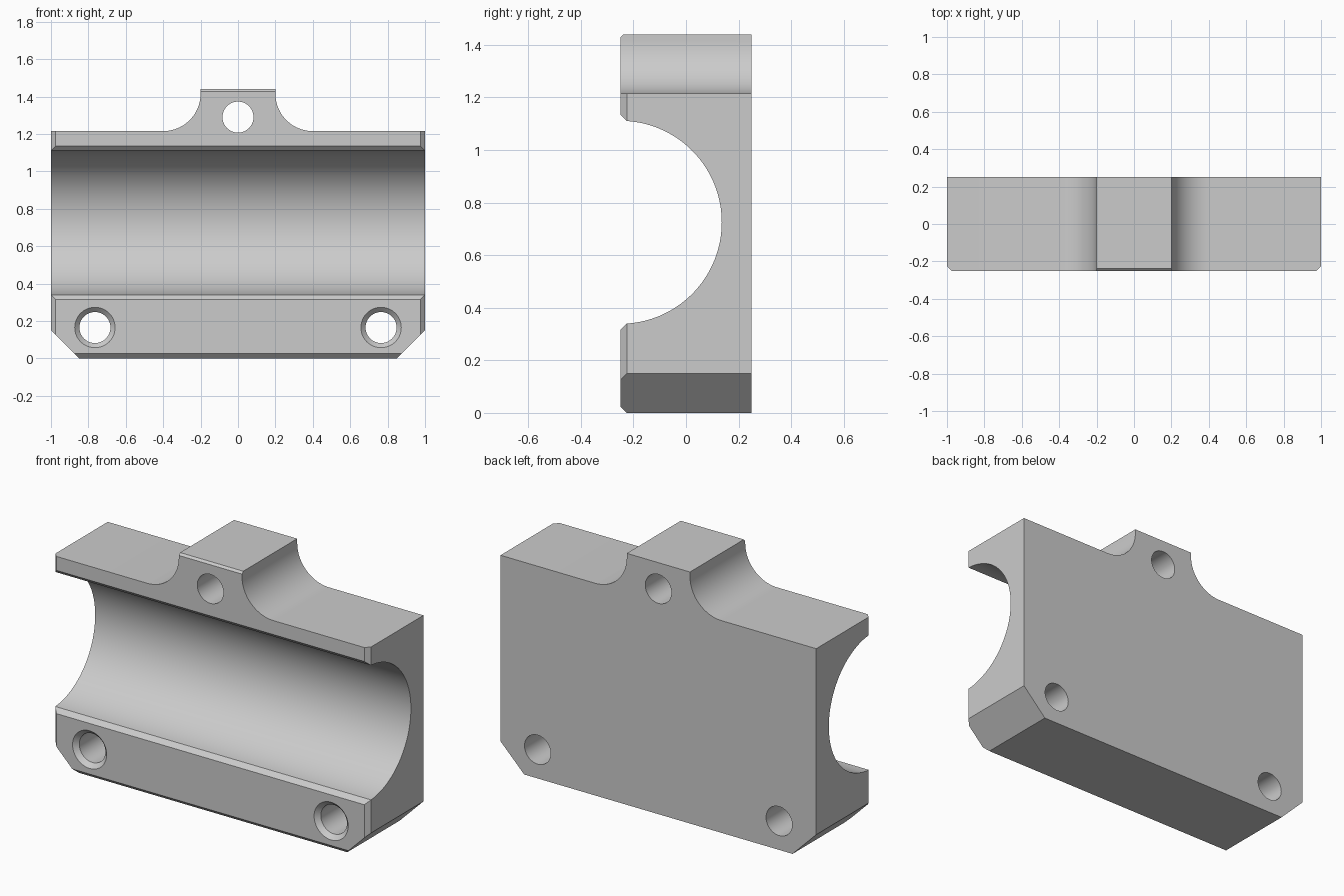
import bpy
import bmesh
from math import sin, cos, pi, radians
from mathutils import Vector

if "Cube" in bpy.data.objects:
    bpy.data.objects.remove(bpy.data.objects["Cube"], do_unlink=True)

FRONT, BACK = -0.25, 0.25
CHAMFER = 0.025
BORE_Z, BORE_R = 0.725, 0.386

grey = bpy.data.materials.new("plain grey")
grey.use_nodes = True
grey.diffuse_color = (0.6, 0.6, 0.6, 1)
grey.node_tree.nodes["Principled BSDF"].inputs["Base Color"].default_value = (0.6, 0.6, 0.6, 1)


def prism(name, points, start, end, to_3d):
    """Extrude a 2D outline from start to end; to_3d(a, b, depth) places it."""
    bm = bmesh.new()
    near = [bm.verts.new(to_3d(a, b, start)) for a, b in points]
    face = bm.faces.new(near)
    moved = bmesh.ops.extrude_face_region(bm, geom=[face])["geom"]
    shift = Vector(to_3d(0, 0, end)) - Vector(to_3d(0, 0, start))
    bmesh.ops.translate(bm, vec=shift, verts=[v for v in moved if isinstance(v, bmesh.types.BMVert)])
    bmesh.ops.recalc_face_normals(bm, faces=bm.faces)
    mesh = bpy.data.meshes.new(name)
    bm.to_mesh(mesh)
    bm.free()
    mesh.materials.append(grey)
    obj = bpy.data.objects.new(name, mesh)
    bpy.context.collection.objects.link(obj)
    return obj


def along_x(a, b, d):
    return (d, a, b)


def along_y(a, b, d):
    return (a, d, b)


def along_z(a, b, d):
    return (a, b, d)


def arc(ca, cb, r, start, end, steps):
    angles = [radians(start + (end - start) * i / steps) for i in range(steps + 1)]
    return [(ca + r * cos(t), cb + r * sin(t)) for t in angles]


def lathe(name, x, z, rings):
    """Round cutter along y; rings is a list of (y, radius)."""
    bm = bmesh.new()
    n = 48
    loops = [[bm.verts.new((x + r * cos(2 * pi * i / n), y, z + r * sin(2 * pi * i / n)))
              for i in range(n)] for y, r in rings]
    for p, q in zip(loops, loops[1:]):
        for i in range(n):
            j = (i + 1) % n
            bm.faces.new((p[i], p[j], q[j], q[i]))
    bm.faces.new(loops[0])
    bm.faces.new(loops[-1])
    bmesh.ops.recalc_face_normals(bm, faces=bm.faces)
    mesh = bpy.data.meshes.new(name)
    bm.to_mesh(mesh)
    bm.free()
    mesh.materials.append(grey)
    obj = bpy.data.objects.new(name, mesh)
    bpy.context.collection.objects.link(obj)
    return obj


# Block outline: clipped lower corners, raised lug with concave fillets
half = [(0.85, 0), (1, 0.15), (1, 1.215)] + arc(0.4, 1.415, 0.2, 270, 180, 20) + [(0.2, 1.44)]
outline = half + [(-x, z) for x, z in reversed(half)]
block = prism("clamp_block", outline, FRONT, BACK, along_y)

cutters = []

# Half-round bore with flared front lips
lip = BORE_R - 0.001
out = CHAMFER * 3
bore = [(FRONT - out + CHAMFER, BORE_Z - lip - out)]
bore += arc(FRONT, BORE_Z, BORE_R, -86.3, 86.3, 72)
bore += [(FRONT - out + CHAMFER, BORE_Z + lip + out)]
cutters.append(prism("bore_cutter", bore, -1.2, 1.2, along_x))


# Front edge chamfers: bottom, lug top and both sides
def wedge(edge, size, sign):
    far = 0.05
    return [(FRONT - far, edge - sign * (size + far)), (FRONT + size + far, edge + sign * far),
            (FRONT - far, edge + sign * far)]


cutters.append(prism("bottom_chamfer_cutter", wedge(0, CHAMFER, -1), -1.2, 1.2, along_x))
cutters.append(prism("lug_chamfer_cutter", wedge(1.44, 0.012, 1), -0.3, 0.3, along_x))
for side in (-1, 1):
    flat = [(x, y) for y, x in wedge(side, CHAMFER, side)]
    cutters.append(prism("side_chamfer_cutter", flat, -0.2, 1.4, along_z))

# Bolt holes, the lower pair countersunk at the front
cutters.append(lathe("lug_hole_cutter", 0, 1.29, [(-0.4, 0.083), (0.4, 0.083)]))
for side in (-1, 1):
    rings = [(-0.3, 0.158), (FRONT + CHAMFER, 0.083), (0.4, 0.083)]
    cutters.append(lathe("bolt_hole_cutter", side * 0.765, 0.165, rings))

bpy.context.view_layer.objects.active = block
for cutter in cutters:
    mod = block.modifiers.new(cutter.name, "BOOLEAN")
    mod.operation = "DIFFERENCE"
    mod.solver = "EXACT"
    mod.object = cutter
    bpy.ops.object.modifier_apply(modifier=mod.name)
for cutter in cutters:
    bpy.data.objects.remove(cutter, do_unlink=True)

# Smooth the bore, fillets and holes, keep the machined edges crisp
bpy.ops.object.select_all(action="DESELECT")
block.select_set(True)
bpy.ops.object.shade_smooth_by_angle(angle=radians(25))
